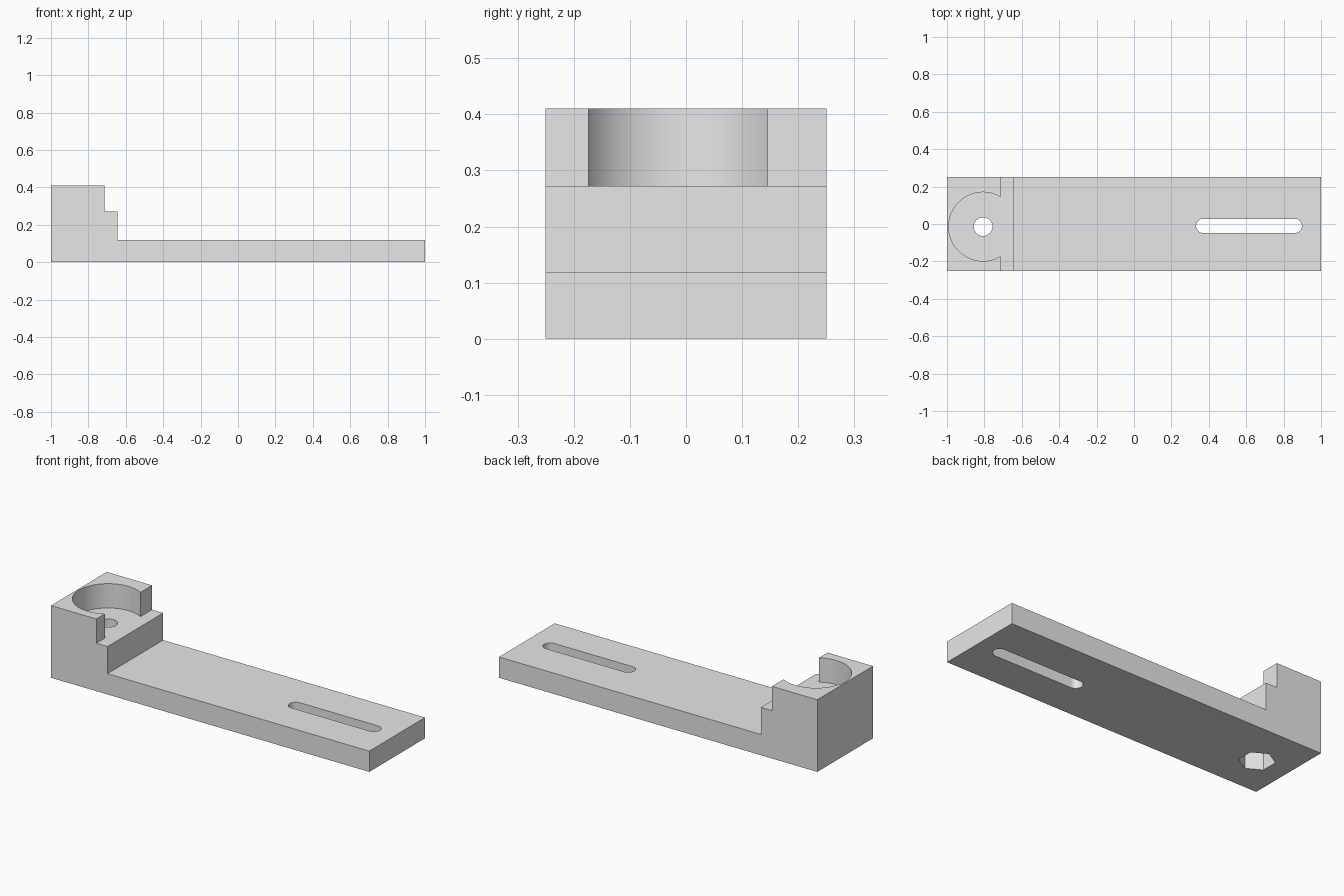
import bpy, bmesh, math

cube = bpy.data.objects.get("Cube")
if cube:
    bpy.data.objects.remove(cube, do_unlink=True)

grey = bpy.data.materials.new("plain grey")
grey.use_nodes = True
colour = (0.8, 0.8, 0.8, 1)
grey.diffuse_color = colour
grey.node_tree.nodes["Principled BSDF"].inputs["Base Color"].default_value = colour


def prism(name, outline, lo, hi, place):
    """Extrude a 2D outline from lo to hi; place maps (a, b, depth) to xyz."""
    bm = bmesh.new()
    ends = [[bm.verts.new(place(a, b, d)) for a, b in outline] for d in (lo, hi)]
    for ring in ends:
        bm.faces.new(ring)
    n = len(outline)
    for i in range(n):
        j = (i + 1) % n
        bm.faces.new((ends[0][i], ends[0][j], ends[1][j], ends[1][i]))
    bmesh.ops.recalc_face_normals(bm, faces=bm.faces)
    mesh = bpy.data.meshes.new(name)
    bm.to_mesh(mesh)
    bm.free()
    mesh.materials.append(grey)
    obj = bpy.data.objects.new(name, mesh)
    bpy.context.collection.objects.link(obj)
    return obj


def arc(cx, cy, r, start, sweep, steps):
    angles = [math.radians(start + sweep * i / steps) for i in range(steps + 1)]
    return [(cx + r * math.cos(t), cy + r * math.sin(t)) for t in angles]


def upright(a, b, d):
    return (a, b, d)


def sideways(a, b, d):
    return (a, d, b)


# Stepped body: long flat arm with a raised block at one end
STEP_Z = 0.272
profile = [(-1, 0), (1, 0), (1, 0.118), (-0.645, 0.118),
           (-0.645, STEP_Z), (-0.715, STEP_Z), (-0.715, 0.41), (-1, 0.41)]
body = prism("bracket_body", profile, -0.25, 0.25, sideways)

# Cutters: round pocket, bolt hole, hexagonal nut recess, adjustment slot
CX, CY = -0.807, -0.014
pocket = arc(CX, CY, 0.184, 0, 360, 96)[:-1]
bolt = arc(CX, CY, 0.05, 0, 360, 48)[:-1]
nut = arc(CX, CY, 0.093, 30, 360, 6)[:-1]
slot = arc(0.86, -0.01, 0.038, -90, 180, 20) + arc(0.37, -0.01, 0.038, 90, 180, 20)
cutters = [
    prism("pocket_cutter", pocket, STEP_Z, 0.6, upright),
    prism("bolt_hole_cutter", bolt, -0.1, 0.35, upright),
    prism("nut_recess_cutter", nut, -0.1, 0.14, upright),
    prism("slot_cutter", slot, -0.1, 0.3, upright),
]

bpy.ops.object.select_all(action="DESELECT")
bpy.context.view_layer.objects.active = body
body.select_set(True)
for cutter in cutters:
    cutter.hide_render = True
    mod = body.modifiers.new(cutter.name, "BOOLEAN")
    mod.operation = "DIFFERENCE"
    mod.solver = "EXACT"
    mod.object = cutter
    bpy.ops.object.modifier_apply(modifier=mod.name)
    bpy.data.objects.remove(cutter, do_unlink=True)

# Smooth the curved walls and keep the machined edges crisp
bpy.ops.object.shade_smooth_by_angle(angle=math.radians(30))
